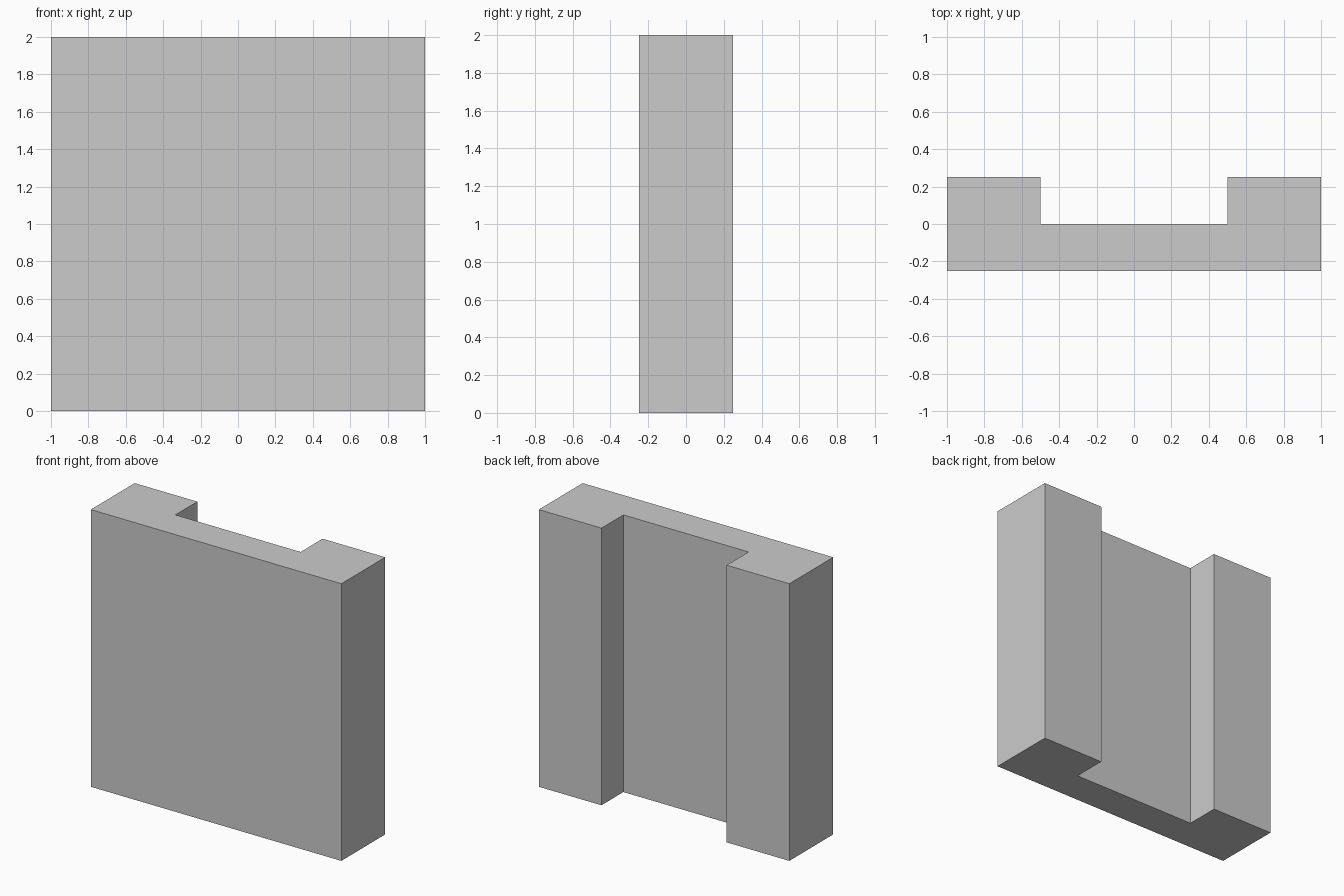
import bpy
import bmesh

if "Cube" in bpy.data.objects:
    bpy.data.objects.remove(bpy.data.objects["Cube"])

HEIGHT = 2.0

# U-shaped plan of the wall block: flat front, wide channel in the back
right_half = [(1.0, -0.25), (1.0, 0.25), (0.5, 0.25), (0.5, 0.0)]
profile = right_half + [(-x, y) for x, y in reversed(right_half)]


def extrude_profile(name, points, height):
    """Extrude a plan outline straight up from z = 0."""
    bm = bmesh.new()
    base = bm.faces.new([bm.verts.new((x, y, 0.0)) for x, y in points])
    top = bmesh.ops.extrude_face_region(bm, geom=[base], use_keep_orig=True)
    verts = [v for v in top["geom"] if isinstance(v, bmesh.types.BMVert)]
    bmesh.ops.translate(bm, verts=verts, vec=(0.0, 0.0, height))
    bmesh.ops.recalc_face_normals(bm, faces=bm.faces)
    mesh = bpy.data.meshes.new(name)
    bm.to_mesh(mesh)
    bm.free()
    obj = bpy.data.objects.new(name, mesh)
    bpy.context.collection.objects.link(obj)
    return obj


# Wall block with two full-height pilasters on the back
extrude_profile("channel_wall_block", profile, HEIGHT)
